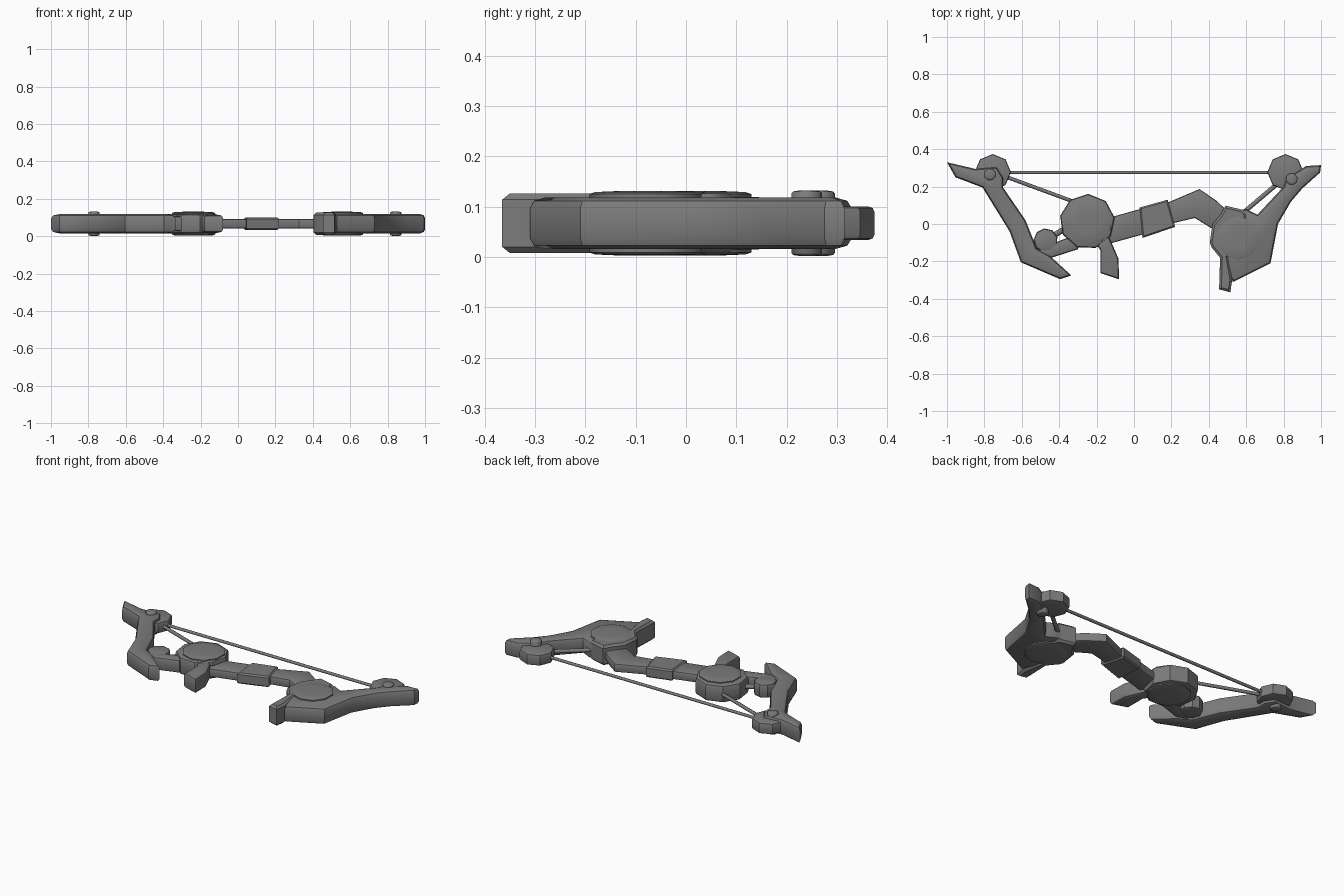
import bpy, bmesh, math
from mathutils import Vector

if "Cube" in bpy.data.objects:
    bpy.data.objects.remove(bpy.data.objects["Cube"])

MID = 0.067  # height of the mid plane

grey = bpy.data.materials.new("grey_metal")
GREY = (0.2, 0.2, 0.2, 1)
grey.diffuse_color = GREY
grey.use_nodes = True
grey.node_tree.nodes["Principled BSDF"].inputs["Base Color"].default_value = GREY


def finish(name, bm, angle=35):
    bmesh.ops.recalc_face_normals(bm, faces=bm.faces)
    mesh = bpy.data.meshes.new(name)
    bm.to_mesh(mesh)
    bm.free()
    mesh.materials.append(grey)
    obj = bpy.data.objects.new(name, mesh)
    bpy.context.collection.objects.link(obj)
    bpy.ops.object.select_all(action='DESELECT')
    obj.select_set(True)
    bpy.context.view_layer.objects.active = obj
    bpy.ops.object.shade_smooth_by_angle(angle=math.radians(angle))
    return obj


def plate(name, outline, half, bevel, segments=2):
    """Flat outline extruded about the mid plane, with softened rims."""
    bm = bmesh.new()
    face = bm.faces.new([bm.verts.new((x, y, MID - half)) for x, y in outline])
    ext = bmesh.ops.extrude_face_region(bm, geom=[face])
    top = [v for v in ext["geom"] if isinstance(v, bmesh.types.BMVert)]
    bmesh.ops.translate(bm, verts=top, vec=(0, 0, 2 * half))
    bmesh.ops.recalc_face_normals(bm, faces=bm.faces)
    rims = [e for e in bm.edges if abs(e.verts[0].co.z - e.verts[1].co.z) < 1e-5]
    bmesh.ops.bevel(bm, geom=rims, offset=bevel, segments=segments, profile=0.5,
                    affect='EDGES', clamp_overlap=True)
    return finish(name, bm)


def ngon(cx, cy, r, n, turn=0.0):
    return [(cx + r * math.cos(turn + i * math.tau / n),
             cy + r * math.sin(turn + i * math.tau / n)) for i in range(n)]


def disc(name, cx, cy, r, half, n=10):
    """Round cap on both faces, slightly domed."""
    bm = bmesh.new()
    prof = [(r, half - 0.006), (r * 0.9, half - 0.002), (r * 0.5, half)]
    levels = [(a, -h) for a, h in reversed(prof)] + prof
    rings = [[bm.verts.new((x, y, MID + h)) for x, y in ngon(cx, cy, a, n, 0.3)]
             for a, h in levels]
    for lo, hi in zip(rings, rings[1:]):
        for i in range(n):
            j = (i + 1) % n
            bm.faces.new((lo[i], lo[j], hi[j], hi[i]))
    bm.faces.new(rings[0])
    bm.faces.new(rings[-1])
    return finish(name, bm, 45)


def cable(name, a, b, r):
    a, b = Vector((*a, MID)), Vector((*b, MID))
    bm = bmesh.new()
    bmesh.ops.create_cone(bm, cap_ends=True, segments=8, radius1=r, radius2=r,
                          depth=(b - a).length)
    bm.transform((b - a).to_track_quat('Z', 'Y').to_matrix().to_4x4())
    bmesh.ops.translate(bm, verts=bm.verts, vec=(a + b) / 2)
    return finish(name, bm, 50)


# Limbs
plate("right_limb", [
    (-1, .33), (-.955, .25), (-.81, .195), (-.665, -.04), (-.605, -.205),
    (-.395, -.295), (-.335, -.275), (-.45, -.17), (-.52, -.13), (-.58, .02),
    (-.70, .195), (-.70, .25), (-.735, .305), (-.85, .295)], .051, .022)
plate("left_limb", [
    (1, .315), (.995, .275), (.90, .19), (.84, .12), (.77, 0), (.73, -.21),
    (.53, -.31), (.47, -.2), (.45, -.07), (.5, .06), (.60, .08), (.66, .05),
    (.80, .20), (.815, .245), (.88, .285), (.92, .31)], .051, .022)

# Left hub collar with its hook
plate("left_hub_hook", [
    (.455, -.35), (.515, -.365), (.525, -.30), (.505, -.18), (.60, -.16),
    (.60, .05), (.585, .075), (.49, .098), (.455, .04), (.42, .0), (.405, -.1),
    (.415, -.125), (.46, -.18)], .059, .012, 1)

# Right hub collar, its hook and the arm to the limb
plate("right_hub_collar", ngon(-.25, .013, .148, 9, math.radians(88)), .052, .016)
plate("right_hub_hook", [
    (-.22, -.08), (-.18, -.14), (-.18, -.262), (-.08, -.295), (-.083, -.185),
    (-.12, -.10), (-.14, -.06)], .046, .016)
plate("right_hub_arm", [
    (-.54, -.155), (-.44, -.18), (-.30, -.135), (-.30, -.06), (-.36, -.075),
    (-.46, -.115)], .04, .014)

# Domed caps of both hubs
disc("right_hub_cap", -.238, .01, .12, .064)
disc("left_hub_cap", .556, -.075, .117, .064)

# Grip and the bars on each side of it
plate("right_bar", [
    (-.18, -.08), (-.13, -.105), (.05, -.055), (.05, .085), (-.11, .04),
    (-.18, .03)], .026, .010)
plate("grip", [(.03, .088), (.18, .13), (.22, -.015), (.045, -.075)], .033, .008, 1)
plate("left_bar", [
    (.17, .11), (.35, .187), (.44, .125), (.52, .05), (.45, -.04), (.41, -.02),
    (.325, .032), (.19, .0)], .026, .010)

# Wheels and their pins
for side, wheel_x, pin in (("right", -.755, (-.77, .265)), ("left", .81, (.843, .24))):
    plate(side + "_wheel", ngon(wheel_x, .277, .097, 8, math.radians(90)), .033, .01)
    disc(side + "_wheel_pin", *pin, .032, .065, 8)
plate("small_wheel", ngon(-.472, -.088, .065, 9, 0.3), .042, .014)

# Strings
cable("main_string", (-.72, .275), (.77, .275), .009)
cable("right_string", (-.71, .262), (-.27, .10), .010)
cable("right_short_string", (-.45, -.075), (-.33, .0), .015)
cable("left_string", (.56, .04), (.79, .235), .012)
